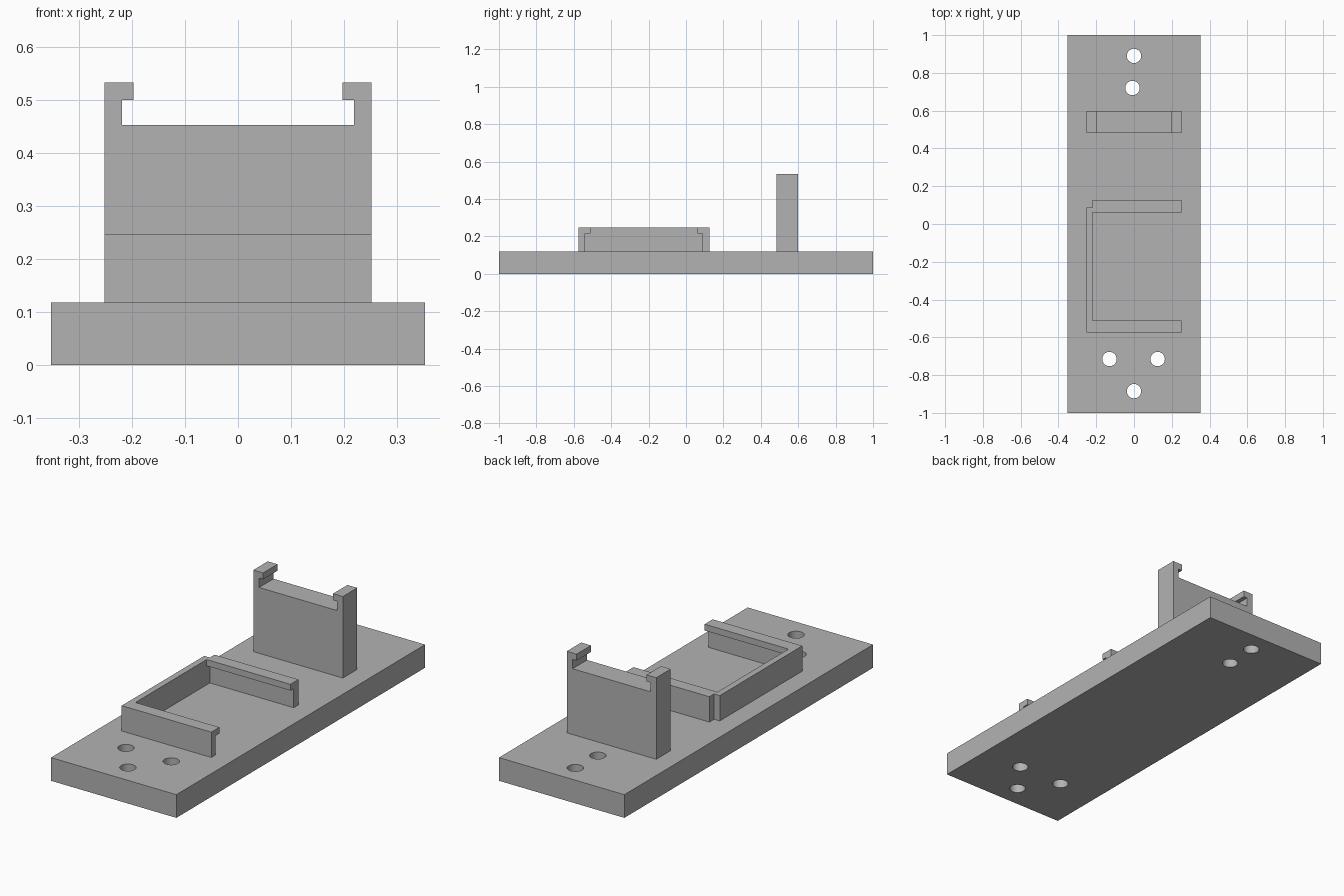
import bpy
import bmesh
from mathutils import Vector

cube = bpy.data.objects.get("Cube")
if cube:
    bpy.data.objects.remove(cube, do_unlink=True)

grey = bpy.data.materials.new("plain grey")
grey.use_nodes = True
GREY = (0.45, 0.45, 0.45, 1)
grey.diffuse_color = GREY
grey.node_tree.nodes["Principled BSDF"].inputs["Base Color"].default_value = GREY

BASE_TOP = 0.118
CRADLE_TOP = 0.247


def extrude(name, points, vector):
    """Solid made by sweeping a closed outline along a vector."""
    bm = bmesh.new()
    face = bm.faces.new([bm.verts.new(p) for p in points])
    swept = bmesh.ops.extrude_face_region(bm, geom=[face])["geom"]
    verts = [v for v in swept if isinstance(v, bmesh.types.BMVert)]
    bmesh.ops.translate(bm, verts=verts, vec=Vector(vector))
    bmesh.ops.recalc_face_normals(bm, faces=bm.faces)
    mesh = bpy.data.meshes.new(name)
    bm.to_mesh(mesh)
    bm.free()
    mesh.materials.append(grey)
    obj = bpy.data.objects.new(name, mesh)
    bpy.context.collection.objects.link(obj)
    return obj


def rectangle(x0, x1, y0, y1, z):
    return [(x0, y0, z), (x1, y0, z), (x1, y1, z), (x0, y1, z)]


# Base plate with five screw holes
base = extrude("base_plate", rectangle(-0.353, 0.353, -1, 1, 0), (0, 0, BASE_TOP))
holes = [(0, 0.89), (-0.008, 0.72), (-0.13, -0.715), (0.125, -0.715), (0, -0.885)]
bm = bmesh.new()
for x, y in holes:
    ring = bmesh.ops.create_cone(bm, cap_ends=True, segments=48, radius1=0.038,
                                 radius2=0.038, depth=0.4)
    bmesh.ops.translate(bm, verts=ring["verts"], vec=(x, y, 0.06))
mesh = bpy.data.meshes.new("hole_cutter")
bm.to_mesh(mesh)
bm.free()
mesh.materials.append(grey)
cutter = bpy.data.objects.new("hole_cutter", mesh)
bpy.context.collection.objects.link(cutter)

cut = base.modifiers.new("screw_holes", "BOOLEAN")
cut.operation = "DIFFERENCE"
cut.solver = "EXACT"
cut.object = cutter
bpy.context.view_layer.objects.active = base
base.select_set(True)
bpy.ops.object.modifier_apply(modifier=cut.name)
bpy.data.objects.remove(cutter, do_unlink=True)
bpy.ops.object.shade_smooth_by_angle()


# Cradle: one side wall and two lipped arms, open on the left
def lipped_arm(name, x0, x1, outer, inner, lip):
    section = [(outer, BASE_TOP), (outer, CRADLE_TOP), (lip, CRADLE_TOP),
               (lip, 0.215), (inner, 0.215), (inner, BASE_TOP)]
    return extrude(name, [(x0, y, z) for y, z in section], (x1 - x0, 0, 0))


lipped_arm("cradle_front_arm", -0.252, 0.252, -0.575, -0.54, -0.51)
lipped_arm("cradle_back_arm", -0.22, 0.252, 0.126, 0.088, 0.062)
extrude("cradle_side_wall", rectangle(-0.252, -0.22, -0.54, 0.088, BASE_TOP),
        (0, 0, CRADLE_TOP - BASE_TOP))

# Upright holder with a hooked post at each end
half = [(0.252, BASE_TOP), (0.252, 0.533), (0.197, 0.533),
        (0.197, 0.5), (0.219, 0.5), (0.219, 0.453)]
outline = half + [(-x, z) for x, z in reversed(half)]
extrude("upright_holder", [(x, 0.483, z) for x, z in outline], (0, 0.116, 0))
